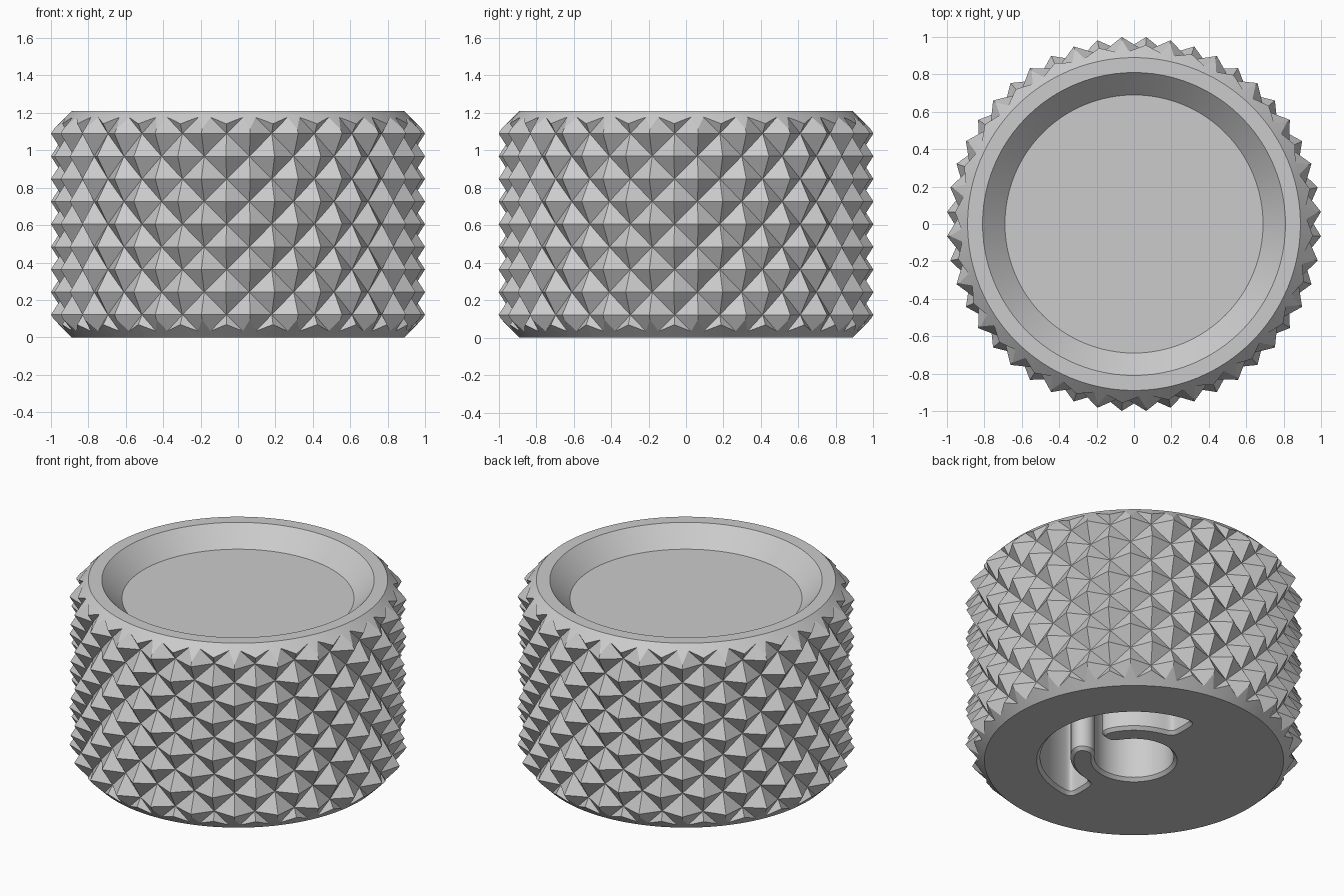
import bpy
import bmesh
from math import sin, cos, radians, pi, hypot

cube = bpy.data.objects.get("Cube")
if cube:
    bpy.data.objects.remove(cube)

HEIGHT = 1.21
COLUMNS, ROWS = 48, 10
TIP, VALLEY = 1.002, 0.925

grey = bpy.data.materials.new("light_grey")
grey.use_nodes = True
colour = (0.6, 0.6, 0.6, 1)
grey.diffuse_color = colour
grey.node_tree.nodes["Principled BSDF"].inputs["Base Color"].default_value = colour


def make_object(name, bm):
    bmesh.ops.recalc_face_normals(bm, faces=bm.faces)
    mesh = bpy.data.meshes.new(name)
    bm.to_mesh(mesh)
    bm.free()
    mesh.materials.append(grey)
    obj = bpy.data.objects.new(name, mesh)
    bpy.context.collection.objects.link(obj)
    return obj


def stack_rings(name, rings):
    """Closed solid through rings of equal point count."""
    bm = bmesh.new()
    loops = [[bm.verts.new(p) for p in ring] for ring in rings]
    n = len(loops[0])
    for low, high in zip(loops, loops[1:]):
        for i in range(n):
            k = (i + 1) % n
            bm.faces.new((low[i], low[k], high[k], high[i]))
    bm.faces.new(loops[0])
    bm.faces.new(loops[-1])
    return make_object(name, bm)


def combine(target, tool, operation):
    mod = target.modifiers.new(operation.lower(), "BOOLEAN")
    mod.operation, mod.solver, mod.object = operation, "EXACT", tool
    bpy.context.view_layer.objects.active = target
    bpy.ops.object.modifier_apply(modifier=mod.name)
    bpy.data.objects.remove(tool)


# Knurled grip: alternating tips and valleys, cells split between the valleys
bm = bmesh.new()
step = 2 * pi / COLUMNS
rows = range(-1, ROWS + 2)
grid = []
for j in rows:
    ring = []
    for i in range(COLUMNS):
        r = TIP if (i + j) % 2 else VALLEY
        a = -pi / 2 + (i + 0.5) * step
        ring.append(bm.verts.new((r * cos(a), r * sin(a), j * HEIGHT / ROWS)))
    grid.append(ring)
for j, low, high in zip(rows, grid, grid[1:]):
    for i in range(COLUMNS):
        k = (i + 1) % COLUMNS
        a, b, c, d = low[i], low[k], high[k], high[i]
        if (i + j) % 2:
            triangles = (a, b, d), (b, c, d)
        else:
            triangles = (a, b, c), (a, c, d)
        for t in triangles:
            bm.faces.new(t)
bm.faces.new(grid[0])
bm.faces.new(grid[-1])
knob = make_object("knurled_knob", bm)

# Turned envelope: chamfered ends and dished top
profile = [(0.89, 0), (1.05, 0.16), (1.05, HEIGHT - 0.16), (0.89, HEIGHT),
           (0.81, HEIGHT), (0.69, HEIGHT - 0.12)]
SIDES = 96
envelope = stack_rings("turned_envelope", [
    [(r * cos(2 * pi * i / SIDES), r * sin(2 * pi * i / SIDES), z) for i in range(SIDES)]
    for r, z in profile])
combine(knob, envelope, "INTERSECT")

# Underside socket: shaft hole, split collar and half-round channel as one outline
corners = [(0.26, 18), (0.26, 342), (0.36, 342), (0.36, 270), (0.58, 270),
           (0.58, 450), (0.36, 450), (0.36, 378), (0.26, 378)]
outline = []
for (r0, a0), (r1, a1) in zip(corners, corners[1:]):
    length = hypot(r1 - r0, radians(a1 - a0) * r0)
    n = max(2, round(length / 0.014))
    for s in range(n):
        r = r0 + (r1 - r0) * s / n
        a = radians(a0 + (a1 - a0) * s / n)
        outline.append((r * cos(a), r * sin(a)))
count = len(outline)
for _ in range(18):  # rounds the corners
    outline = [tuple((outline[i - 1][c] + 2 * outline[i][c] + outline[(i + 1) % count][c]) / 4
                     for c in (0, 1)) for i in range(count)]


def offset_ring(distance, z):
    ring = []
    for i, (x, y) in enumerate(outline):
        (px, py), (qx, qy) = outline[i - 1], outline[(i + 1) % count]
        tx, ty = qx - px, qy - py
        size = hypot(tx, ty)
        ring.append((x + distance * ty / size, y - distance * tx / size, z))
    return ring


# The mouth flares slightly to chamfer the socket edge
socket = stack_rings("socket_cutter", [offset_ring(0.01, -0.01), offset_ring(-0.02, 0.02),
                                       offset_ring(-0.02, 0.9)])
combine(knob, socket, "DIFFERENCE")

# Smooth turned surfaces, crisp knurl facets
bpy.ops.object.select_all(action="DESELECT")
knob.select_set(True)
bpy.context.view_layer.objects.active = knob
bpy.ops.object.shade_smooth_by_angle(angle=radians(20))
